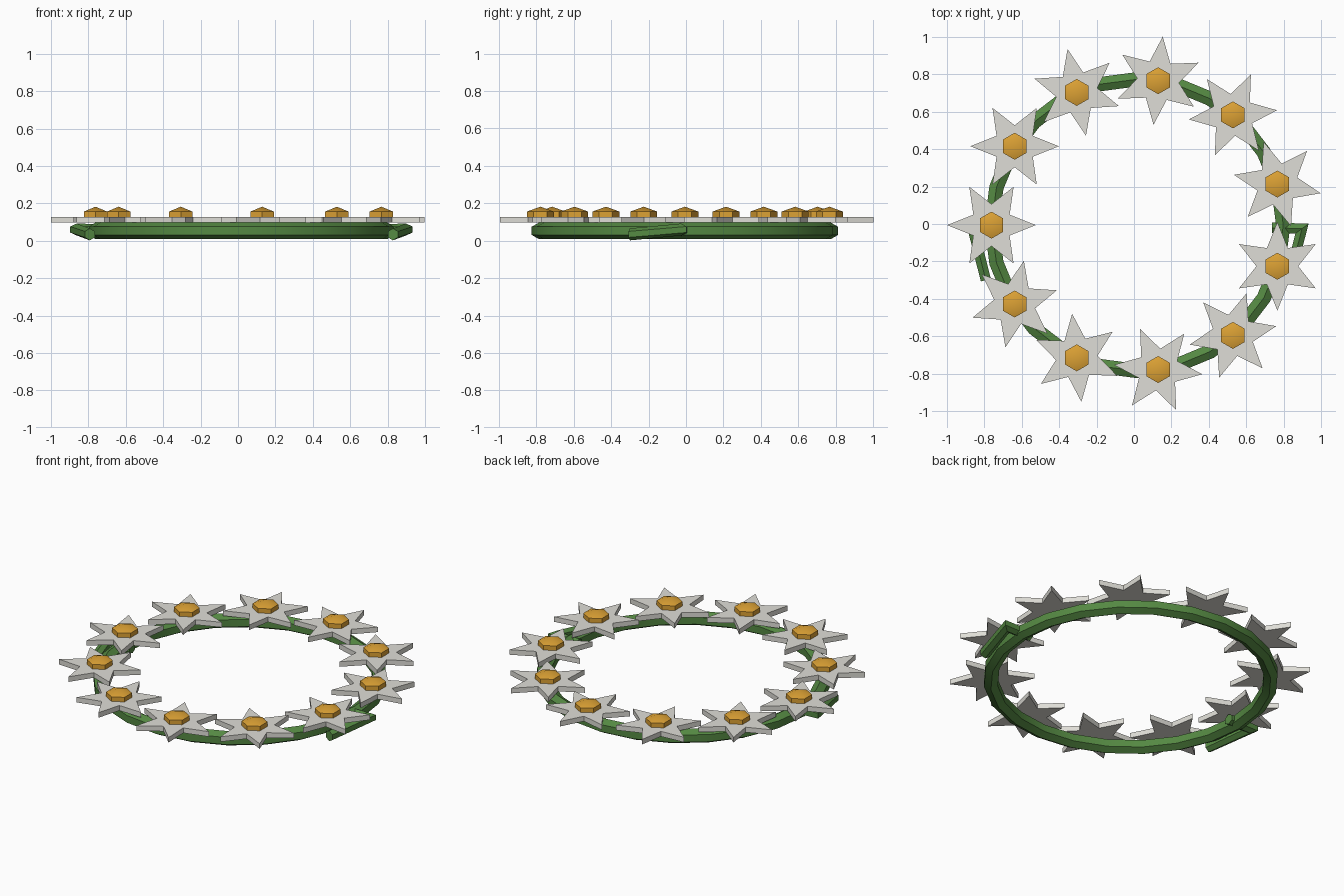
import bpy, bmesh, math
from mathutils import Vector

if "Cube" in bpy.data.objects:
    bpy.data.objects.remove(bpy.data.objects["Cube"])

CX, CY = 0.018, -0.006      # middle of the chain
CHAIN_R = 0.78
FLOWERS = 11


def material(name, rgb):
    m = bpy.data.materials.new(name)
    m.diffuse_color = (*rgb, 1)
    m.use_nodes = True
    m.node_tree.nodes["Principled BSDF"].inputs["Base Color"].default_value = m.diffuse_color
    return m


GREEN = material("stem green", (0.09, 0.25, 0.055))
WHITE = material("petal white", (0.74, 0.73, 0.68))
GOLD = material("flower gold", (0.72, 0.36, 0.035))


def finish(name, bm, mat, smooth=False):
    bmesh.ops.recalc_face_normals(bm, faces=bm.faces)
    mesh = bpy.data.meshes.new(name)
    bm.to_mesh(mesh)
    bm.free()
    mesh.materials.append(mat)
    ob = bpy.data.objects.new(name, mesh)
    bpy.context.collection.objects.link(ob)
    if smooth:
        bpy.ops.object.select_all(action='DESELECT')
        ob.select_set(True)
        bpy.context.view_layer.objects.active = ob
        bpy.ops.object.shade_smooth_by_angle(angle=math.radians(35))
    return ob


def sweep(name, path, radius, closed):
    """Six-sided tube along a path, mitred at the corners."""
    bm = bmesh.new()
    pts = [Vector(p) for p in path]
    n = len(pts)
    rings = []
    for i, p in enumerate(pts):
        before = pts[i - 1] if closed or i > 0 else None
        after = pts[(i + 1) % n] if closed or i < n - 1 else None
        d0 = (p - before) if before else (after - p)
        d1 = (after - p) if after else d0
        d0, d1 = d0.to_2d().normalized(), d1.to_2d().normalized()
        t = (d0 + d1).normalized()
        side = Vector((t.y, -t.x, 0)) / max(t.dot(d0), 0.4)
        rings.append([bm.verts.new(p + side * radius * math.sin(a) + Vector((0, 0, radius * math.cos(a))))
                      for a in (math.tau * k / 6 for k in range(6))])
    for i in range(n if closed else n - 1):
        a, b = rings[i], rings[(i + 1) % n]
        for k in range(6):
            bm.faces.new((a[k], a[(k + 1) % 6], b[(k + 1) % 6], b[k]))
    if not closed:
        bm.faces.new(rings[0])
        bm.faces.new(rings[-1])
    return finish(name, bm, GREEN, True)


def prism(name, outline, z0, z1, mat, peak=None, smooth=False):
    """Upright prism from an outline, with a flat or a peaked top."""
    bm = bmesh.new()
    lo = [bm.verts.new((x, y, z0)) for x, y in outline]
    hi = [bm.verts.new((x, y, z1)) for x, y in outline]
    n = len(lo)
    for i in range(n):
        j = (i + 1) % n
        bm.faces.new((lo[i], lo[j], hi[j], hi[i]))
    bm.faces.new(lo)
    if peak is None:
        bm.faces.new(hi)
    else:
        top = bm.verts.new((sum(x for x, y in outline) / n, sum(y for x, y in outline) / n, peak))
        for i in range(n):
            bm.faces.new((hi[i], hi[(i + 1) % n], top))
    return finish(name, bm, mat, smooth)


# Stem ring
SEG = 24
sweep("stem_ring", [(CX + CHAIN_R * math.cos(math.tau * i / SEG),
                     CY + CHAIN_R * math.sin(math.tau * i / SEG), 0.053) for i in range(SEG)],
      0.044, True)

# Loose stem ends, threaded through the ring on each side and bent back
for side, label in ((1, "right"), (-1, "left")):
    sweep("stem_end_" + label, [(CX + side * 0.72, -0.02, 0.056),
                                (CX + side * 0.88, -0.025, 0.06),
                                (CX + side * 0.81, -0.30, 0.034)], 0.032, False)

# Flowers: six-pointed petals, each turned a little further, with a peaked centre
for k in range(FLOWERS):
    a = math.pi + math.tau * k / FLOWERS
    x, y = CX + CHAIN_R * math.cos(a), CY + CHAIN_R * math.sin(a)
    turn = math.radians(18 * k)
    star = []
    for i in range(12):
        r = 0.237 if i % 2 == 0 else 0.112
        t = turn + math.tau * i / 12
        star.append((x + r * math.cos(t), y + r * math.sin(t)))
    prism(f"petals_{k + 1}", star, 0.097, 0.128, WHITE)
    hexagon = [(x + 0.072 * math.sin(math.tau * i / 6), y + 0.072 * math.cos(math.tau * i / 6))
               for i in range(6)]
    prism(f"flower_centre_{k + 1}", hexagon, 0.12, 0.156, GOLD, peak=0.182, smooth=True)
